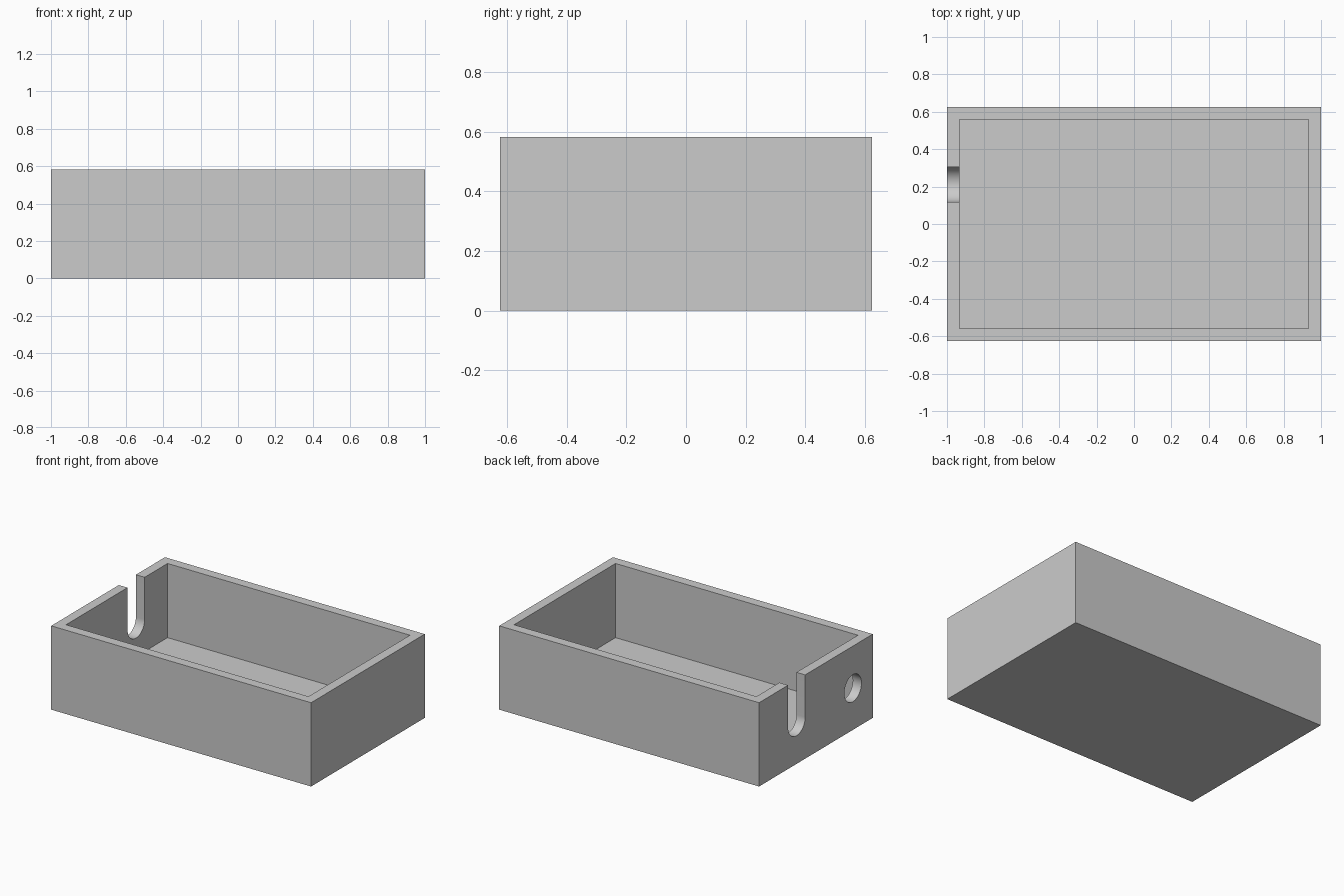
import bpy, bmesh, math
from mathutils import Vector

LENGTH, WIDTH, HEIGHT, WALL = 2.0, 1.25, 0.583, 0.067
RADIUS, MID = 0.094, 0.29

if "Cube" in bpy.data.objects:
    bpy.data.objects.remove(bpy.data.objects["Cube"])

grey = bpy.data.materials.new("plain grey")
grey.use_nodes = True
colour = (0.6, 0.6, 0.6, 1)
grey.diffuse_color = colour
grey.node_tree.nodes["Principled BSDF"].inputs["Base Color"].default_value = colour


def block(name, size, bottom):
    bpy.ops.mesh.primitive_cube_add(size=1, location=(0, 0, bottom + size[2] / 2))
    ob = bpy.context.object
    ob.name = name
    ob.scale = size
    bpy.ops.object.transform_apply(location=True, scale=True)
    return ob


def end_cutter(name, outline):
    """Extrude a closed (y, z) outline through the right end wall."""
    bm = bmesh.new()
    start = -LENGTH / 2 - 0.1
    face = bm.faces.new([bm.verts.new((start, y, z)) for y, z in outline])
    extruded = bmesh.ops.extrude_face_region(bm, geom=[face])["geom"]
    moved = [v for v in extruded if isinstance(v, bmesh.types.BMVert)]
    bmesh.ops.translate(bm, verts=moved, vec=Vector((WALL + 0.2, 0, 0)))
    bmesh.ops.recalc_face_normals(bm, faces=bm.faces)
    mesh = bpy.data.meshes.new(name)
    bm.to_mesh(mesh)
    bm.free()
    ob = bpy.data.objects.new(name, mesh)
    bpy.context.collection.objects.link(ob)
    return ob


def arc(y, start, end, steps):
    angles = [start + (end - start) * i / steps for i in range(steps + 1)]
    return [(y + RADIUS * math.cos(a), MID + RADIUS * math.sin(a)) for a in angles]


# Solid body of the open box
box = block("open_box", (LENGTH, WIDTH, HEIGHT), 0)

# Cavity, cable slot open at the rim, and round cable hole
slot_y, hole_y, above = 0.212, -0.407, HEIGHT + 0.1
slot = [(slot_y + RADIUS, above), (slot_y - RADIUS, above)]
slot += arc(slot_y, math.pi, 2 * math.pi, 32)
cutters = [
    block("cavity_cutter", (LENGTH - 2 * WALL, WIDTH - 2 * WALL, HEIGHT), WALL),
    end_cutter("slot_cutter", slot),
    end_cutter("hole_cutter", arc(hole_y, 0, 2 * math.pi, 64)[:-1]),
]

# Cut each opening, then discard its cutter
bpy.ops.object.select_all(action='DESELECT')
box.select_set(True)
bpy.context.view_layer.objects.active = box
for cutter in cutters:
    cutter.hide_render = True
    cut = box.modifiers.new(cutter.name, 'BOOLEAN')
    cut.operation = 'DIFFERENCE'
    cut.solver = 'EXACT'
    cut.object = cutter
    bpy.ops.object.modifier_apply(modifier=cut.name)
    bpy.data.objects.remove(cutter)

box.data.materials.clear()
box.data.materials.append(grey)
bpy.ops.object.shade_smooth_by_angle(angle=math.radians(30))
